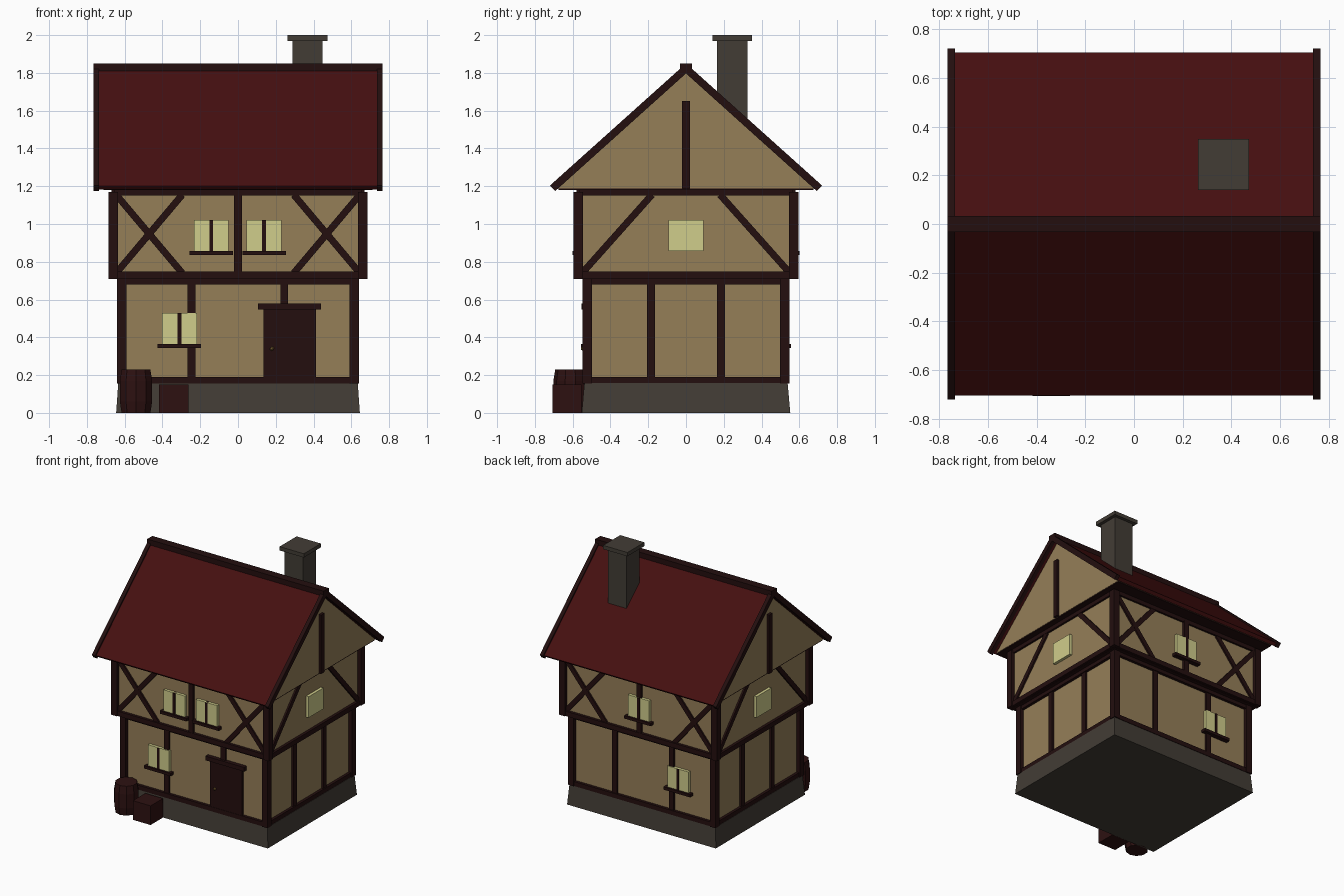
import bpy, bmesh, math
from mathutils import Vector

cube = bpy.data.objects.get("Cube")
if cube:
    bpy.data.objects.remove(cube, do_unlink=True)


def material(name, r, g, b):
    m = bpy.data.materials.new(name)
    m.use_nodes = True
    m.diffuse_color = (r, g, b, 1)
    bsdf = next(n for n in m.node_tree.nodes if n.type == 'BSDF_PRINCIPLED')
    bsdf.inputs["Base Color"].default_value = (r, g, b, 1)
    bsdf.inputs["Roughness"].default_value = 0.9
    return m


PLASTER = material("plaster", .30, .21, .097)
TIMBER = material("dark timber", .017, .0045, .0045)
ROOF = material("red roof", .060, .0048, .0052)
STONE = material("grey stone", .055, .046, .036)
GLASS = material("lit window", .63, .61, .26)
CRATE = material("reddish wood", .026, .0055, .0055)
BRASS = material("brass", .22, .13, .035)

# Maps wall coordinates (across, outward, up) to the model for each side
SIDES = {
    "front": lambda u, d, z: (u, -d, z),
    "back": lambda u, d, z: (u, d, z),
    "left": lambda u, d, z: (d, u, z),
    "right": lambda u, d, z: (-d, u, z),
}


def finish(name, bm, mat):
    bmesh.ops.recalc_face_normals(bm, faces=bm.faces)
    me = bpy.data.meshes.new(name)
    bm.to_mesh(me)
    bm.free()
    me.materials.append(mat)
    ob = bpy.data.objects.new(name, me)
    bpy.context.scene.collection.objects.link(ob)
    return ob


def prism(name, side, outline, d0, d1, mat):
    """Extrude an outline drawn on a wall from depth d0 to d1."""
    bm = bmesh.new()
    place = SIDES[side]
    inner = [bm.verts.new(place(u, d0, z)) for u, z in outline]
    outer = [bm.verts.new(place(u, d1, z)) for u, z in outline]
    bm.faces.new(inner)
    bm.faces.new(outer)
    n = len(outline)
    for i in range(n):
        j = (i + 1) % n
        bm.faces.new((inner[i], inner[j], outer[j], outer[i]))
    return finish(name, bm, mat)


def panel(name, side, u0, u1, z0, z1, d0, d1, mat):
    return prism(name, side, [(u0, z0), (u1, z0), (u1, z1), (u0, z1)], d0, d1, mat)


def box(name, x0, x1, y0, y1, z0, z1, mat):
    return panel(name, "back", x0, x1, z0, z1, y0, y1, mat)


def brace(name, side, a, b, d0, d1, width=.036):
    a, b = Vector(a), Vector(b)
    along = (b - a).normalized()
    off = Vector((-along.y, along.x)) * width / 2
    prism(name, side, [a - off, b - off, b + off, a + off], d0, d1, TIMBER)


def window(side, u, z, wall, dressed=True):
    panel(side + "_window", side, u - .092, u + .092, z, z + .165,
          wall - .02, wall + .022, GLASS)
    if dressed:
        panel(side + "_mullion", side, u - .01, u + .01, z, z + .165,
              wall, wall + .027, TIMBER)
        panel(side + "_sill", side, u - .115, u + .115, z - .022, z,
              wall, wall + .037, TIMBER)


# Stone base, narrowing upward
base = box("stone_base", -.645, .645, -.552, .552, 0, .157, STONE)
for v in base.data.vertices:
    if v.co.z > .1:
        v.co.x *= .983
        v.co.y *= .975

# Plaster walls and the overhanging floor
box("lower_walls", -.61, .61, -.52, .52, .155, .71, PLASTER)
box("upper_walls", -.655, .655, -.565, .565, .715, 1.185, PLASTER)
box("overhang_floor", -.66, .66, -.57, .57, .708, .718, TIMBER)

# Corner posts of both storeys
for sx in (-1, 1):
    for sy in (-1, 1):
        for name, x, y, z0, z1 in (("lower_corner_post", .64, .548, .155, .71),
                                   ("upper_corner_post", .685, .595, .71, 1.17)):
            xs = sorted((sx * x, sx * (x - .05)))
            ys = sorted((sy * y, sy * (y - .05)))
            box(name, *xs, *ys, z0, z1, TIMBER)

# Framing of each side: horizontal beams, studs and braces
for side in SIDES:
    long_side = side in ("front", "back")
    low_u, low_d = (.61, .52) if long_side else (.52, .61)
    up_u, up_d = (.655, .565) if long_side else (.565, .655)
    panel(side + "_sole_beam", side, -low_u, low_u, .155, .19, low_d, low_d + .022, TIMBER)
    panel(side + "_lower_top_beam", side, -low_u, low_u, .68, .712, low_d, low_d + .022, TIMBER)
    panel(side + "_floor_beam", side, -up_u, up_u, .71, .748, up_d - .02, up_d + .022, TIMBER)
    panel(side + "_eaves_beam", side, -up_u, up_u, 1.15, 1.185, up_d - .02, up_d + .015, TIMBER)
    for u in ((-.247, .245) if long_side else (-.185, .185)):
        panel(side + "_lower_stud", side, u - .021, u + .021, .18, .69,
              low_d, low_d + .015, TIMBER)
    if long_side:
        panel(side + "_upper_stud", side, -.02, .02, .74, 1.16, up_d, up_d + .02, TIMBER)
    for s in (-1, 1):
        if long_side:
            brace(side + "_rising_brace", side, (s * .645, .74), (s * .295, 1.155),
                  up_d, up_d + .012)
            brace(side + "_falling_brace", side, (s * .645, 1.155), (s * .295, .74),
                  up_d, up_d + .013)
        else:
            brace(side + "_brace", side, (s * .55, .74), (s * .18, 1.155),
                  up_d, up_d + .013)

# Windows
window("front", -.142, .857, .565)
window("front", .138, .857, .565)
window("back", 0, .857, .565)
window("front", -.31, .365, .52)
window("back", -.31, .365, .52)
window("left", 0, .857, .655, False)
window("right", 0, .857, .655, False)

# Door with lintel and knob
panel("door", "front", .135, .413, .157, .56, .515, .54, TIMBER)
panel("door_lintel", "front", .105, .44, .547, .58, .515, .552, TIMBER)
bm = bmesh.new()
bmesh.ops.create_icosphere(bm, subdivisions=1, radius=.012)
bmesh.ops.translate(bm, verts=bm.verts, vec=(.18, -.546, .34))
finish("door_knob", bm, BRASS)

# Gable block, soffit and gable posts
prism("gable_block", "left", [(-.68, 1.188), (.68, 1.188), (0, 1.805)], -.715, .715, PLASTER)
box("soffit", -.713, .713, -.675, .675, 1.181, 1.189, TIMBER)
for side in ("left", "right"):
    panel(side + "_gable_post", side, -.02, .02, 1.188, 1.65, .71, .735, TIMBER)

# Roof slopes with barge boards at both ends
for s, where in ((-1, "front"), (1, "back")):
    slope = [(s * .705, 1.202), (0, 1.838), (0, 1.80), (s * .685, 1.183)]
    prism(where + "_roof_slope", "left", slope, -.745, .745, ROOF)
    board = [(s * .72, 1.204), (0, 1.85), (0, 1.797), (s * .693, 1.174)]
    for side in ("left", "right"):
        prism(where + "_barge_board", side, board, .735, .765, TIMBER)
box("ridge_beam", -.765, .765, -.032, .032, 1.805, 1.85, TIMBER)

# Chimney
box("chimney_stack", .288, .448, .165, .325, 1.45, 1.975, STONE)
box("chimney_cap", .263, .473, .14, .35, 1.97, 2, STONE)

# Crate and barrel beside the front wall
box("crate", -.417, -.263, -.707, -.553, 0, .15, CRATE)
bm = bmesh.new()
rings = []
for z, r in ((0, .08), (.06, .09), (.17, .09), (.23, .08)):
    rings.append([bm.verts.new((-.54 + r * math.cos(a), -.612 + r * math.sin(a), z))
                  for a in (math.pi * (k + .5) / 5 for k in range(10))])
for lo, hi in zip(rings, rings[1:]):
    for k in range(10):
        j = (k + 1) % 10
        bm.faces.new((lo[k], lo[j], hi[j], hi[k]))
bm.faces.new(rings[0])
bm.faces.new(rings[-1])
finish("barrel", bm, CRATE)
